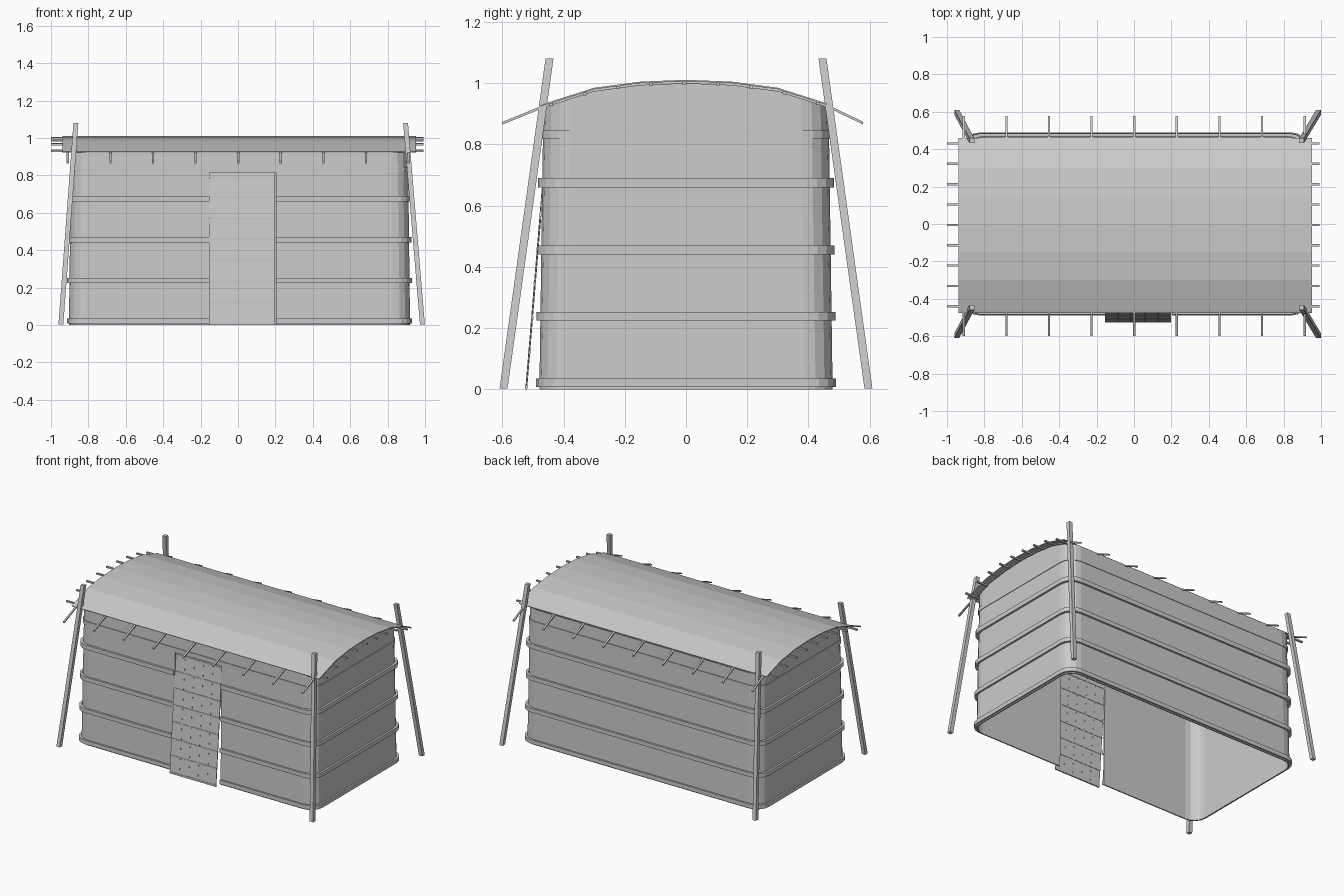
import bpy, math
from mathutils import Vector

if "Cube" in bpy.data.objects:
    bpy.data.objects.remove(bpy.data.objects["Cube"])

ROOF = [(-0.475, 0.928), (-0.46, 0.934), (-0.30, 0.985), (-0.15, 1.005), (0, 1.011),
        (0.15, 1.005), (0.30, 0.985), (0.46, 0.934)]
CX = 0.008
DOOR_L, DOOR_R, DOOR_TOP = -0.152, 0.202, 0.812


def make(name, verts, faces):
    me = bpy.data.meshes.new(name)
    me.from_pydata([tuple(v) for v in verts], [], faces)
    me.update()
    ob = bpy.data.objects.new(name, me)
    bpy.context.collection.objects.link(ob)
    return ob


def solidify(ob, t, offset):
    m = ob.modifiers.new("thickness", "SOLIDIFY")
    m.thickness, m.offset, m.use_even_offset = t, offset, True


def sweep(name, path, a, b):
    """Rectangular bar along a path; a and b are the half-width vectors."""
    a, b = Vector(a), Vector(b)
    verts, faces = [], []
    for p in path:
        p = Vector(p)
        verts += [p - a - b, p + a - b, p + a + b, p - a + b]
    n = len(path)
    for i in range(n - 1):
        for k in range(4):
            l = (k + 1) % 4
            faces.append((4*i + k, 4*i + l, 4*i + 4 + l, 4*i + 4 + k))
    faces += [(3, 2, 1, 0), tuple(range(4*n - 4, 4*n))]
    return make(name, verts, faces)


def roof_z(y):
    for (y0, z0), (y1, z1) in zip(ROOF, ROOF[1:]):
        if y <= y1:
            break
    return z0 + (z1 - z0) * (y - y0) / (y1 - y0)


def outline(z, grow=0.0):
    """Rounded footprint from the right door jamb round to the left one."""
    hx, hy, r = 0.912 + grow - 0.012*z, 0.479 + grow - 0.014*z, 0.09
    pts = [(DOOR_R, -hy)]
    sides = [[(hx, y) for y in (-0.3, -0.15, 0, 0.15, 0.3)], [],
             [(-hx, y) for y in (0.3, 0.15, 0, -0.15, -0.3)], []]
    for q, (sx, sy) in enumerate([(1, -1), (1, 1), (-1, 1), (-1, -1)]):
        for k in range(5):
            t = math.radians(-90 + 90*q + 22.5*k)
            pts.append((CX + sx*(hx - r) + r*math.cos(t), sy*(hy - r) + r*math.sin(t)))
        pts += [(CX + x, y) for x, y in sides[q]]
    return pts + [(DOOR_L, -hy)]


# wall shell with an arched top and a door opening
low, mid, top = outline(0), outline(DOOR_TOP), outline(0.93)
n = len(low)
verts = [(x, y, 0) for x, y in low] + [(x, y, DOOR_TOP) for x, y in mid]
verts += [(x, y, roof_z(y) - 0.004) for x, y in top]
faces = [(i, i + 1, n + i + 1, n + i) for i in range(n - 1)]
faces += [(n + i, n + (i + 1) % n, 2*n + (i + 1) % n, 2*n + i) for i in range(n)]
solidify(make("wall", verts, faces), 0.008, -1)

# horizontal hoops around the wall, broken at the door
for i, (z0, z1, grow) in enumerate([(0.008, 0.036, 0.011), (0.224, 0.252, 0.013),
                                    (0.441, 0.470, 0.013), (0.660, 0.690, 0.014),
                                    (0.818, 0.846, 0.004)]):
    pts = outline((z0 + z1)/2, grow)
    verts = [(x, y, z) for z in (z0, z1) for x, y in pts]
    m = n if z0 > DOOR_TOP else n - 1
    faces = [(k, (k + 1) % n, n + (k + 1) % n, n + k) for k in range(m)]
    solidify(make(f"wall_hoop_{i}", verts, faces), grow + 0.004, -1)

# arched roof sheet
verts = [(x, y, z) for x in (-0.937, 0.952) for y, z in ROOF]
k = len(ROOF)
roof = make("roof", verts, [(i, k + i, k + i + 1, i + 1) for i in range(k - 1)])
solidify(roof, 0.005, -1)

# bent rafters across, poking out past the eaves
path = [(-0.60, 0.877)] + ROOF[1:] + [(0.578, 0.878)]
for i in range(9):
    x = -0.91 + 0.2278*i
    sweep(f"rafter_{i}", [(x, y, z - 0.008) for y, z in path], (0.006, 0, 0), (0, 0, 0.0045))

# straight purlins along the roof
for i in range(9):
    y = -0.44 + 0.1088*i
    z = roof_z(y) - 0.010
    sweep(f"purlin_{i}", [(-1.0, y, z), (0.992, y, z)], (0, 0.006, 0), (0, 0, 0.005))

# leaning corner poles
for side, xb, xt in (("left", -0.947, -0.867), ("right", 0.986, 0.896)):
    for end, s in (("front", -1), ("back", 1)):
        sweep(f"{end}_{side}_pole", [(xb, s*0.596, 0.002), (xt, s*0.446, 1.08)],
              (0.013, 0, 0), (0, 0.013, 0))


# leaning lattice door
def door_y(z):
    return -0.522 + 0.082*z


dx0, dx1 = -0.155, 0.199
sweep("door_panel", [(0.022, door_y(z), z) for z in (0, DOOR_TOP)],
      ((dx1 - dx0)/2, 0, 0), (0, 0.002, 0))
for i in range(8):
    z = 0.008 + 0.1125*i
    sweep(f"door_slat_{i}", [(x, door_y(z), z) for x in (dx0, dx1)], (0, 0.004, 0), (0, 0, 0.005))
for i in range(4):
    x = dx0 + (dx1 - dx0)*(i + 1)/5
    sweep(f"door_upright_{i}", [(x, door_y(z), z) for z in (0, DOOR_TOP)],
          (0.004, 0, 0), (0, 0.003, 0))
